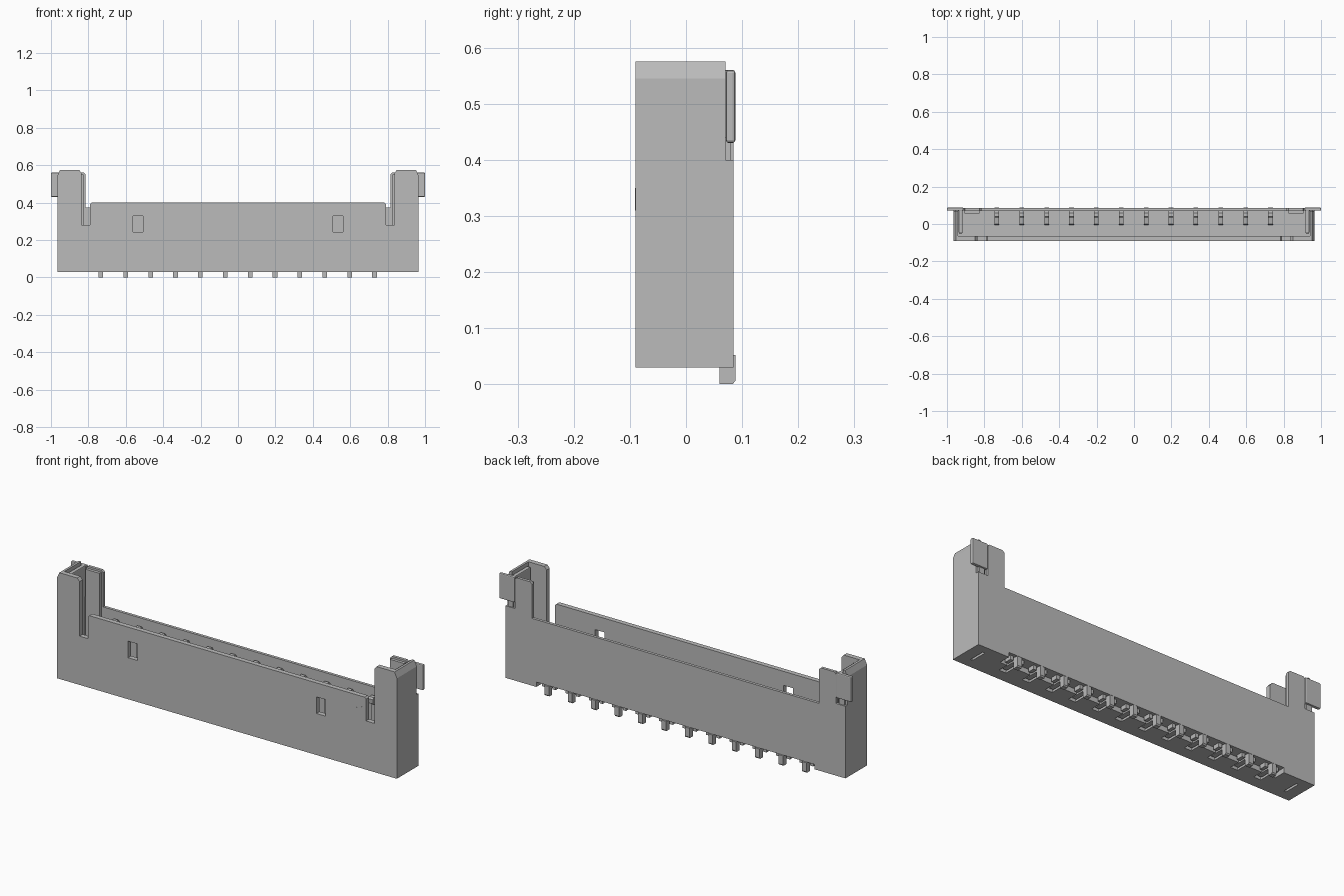
import bpy, bmesh
from mathutils import Vector

if "Cube" in bpy.data.objects:
    bpy.data.objects.remove(bpy.data.objects["Cube"], do_unlink=True)

GREY = (0.5, 0.5, 0.5, 1)
mat = bpy.data.materials.new("plain grey")
mat.use_nodes = True
mat.diffuse_color = GREY
mat.node_tree.nodes["Principled BSDF"].inputs["Base Color"].default_value = GREY


def add_prism(bm, pts, axis, a, b):
    """Extrude a 2D outline from a to b along x (yz outline) or y (xz outline)."""
    def place(p, t):
        return Vector((t, p[0], p[1])) if axis == "x" else Vector((p[0], t, p[1]))
    face = bm.faces.new([bm.verts.new(place(p, a)) for p in pts])
    ext = bmesh.ops.extrude_face_region(bm, geom=[face])
    move = place((0, 0), b - a)
    bmesh.ops.translate(bm, vec=move, verts=[g for g in ext["geom"] if isinstance(g, bmesh.types.BMVert)])


def add_box(bm, x0, x1, y0, y1, z0, z1):
    add_prism(bm, [(x0, z0), (x1, z0), (x1, z1), (x0, z1)], "y", y0, y1)


def finish(bm, name, bevel=0):
    bmesh.ops.recalc_face_normals(bm, faces=bm.faces[:])
    me = bpy.data.meshes.new(name)
    bm.to_mesh(me)
    bm.free()
    me.materials.append(mat)
    ob = bpy.data.objects.new(name, me)
    bpy.context.collection.objects.link(ob)
    if bevel:
        mod = ob.modifiers.new("soft edges", "BEVEL")
        mod.width = bevel
        mod.segments = 2
    return ob


def prism(name, pts, axis, a, b, bevel=0):
    bm = bmesh.new()
    add_prism(bm, pts, axis, a, b)
    return finish(bm, name, bevel)


def boxes(name, dims, bevel=0):
    bm = bmesh.new()
    for d in dims:
        add_box(bm, *d)
    return finish(bm, name, bevel)


def cut(ob, name, dims):
    cutter = boxes(name, dims)
    cutter.hide_render = True
    cutter.hide_viewport = False
    mod = ob.modifiers.new("cut", "BOOLEAN")
    mod.operation = "DIFFERENCE"
    mod.solver = "EXACT"
    mod.object = cutter
    bpy.context.view_layer.objects.active = ob
    bpy.ops.object.modifier_apply(modifier=mod.name)
    bpy.data.objects.remove(cutter, do_unlink=True)


def mirrored(half):
    return half + [(-x, z) for x, z in reversed(half)]


# front wall with towers, narrow slots and two windows
front = prism("front_wall", mirrored([
    (0.965, 0.03), (0.965, 0.545), (0.952, 0.575), (0.85, 0.575), (0.837, 0.56),
    (0.837, 0.28), (0.79, 0.28), (0.79, 0.392), (0.782, 0.4)]), "y", -0.09, -0.065)
cut(front, "window_cutter", [(s * 0.535 - 0.026, s * 0.535 + 0.026, -0.2, 0, 0.243, 0.328) for s in (-1, 1)])

# back wall with posts and a raised bottom edge above the tails
prism("back_wall", mirrored([
    (0.79, 0.055), (0.79, 0.03), (0.965, 0.03), (0.965, 0.4), (0.91, 0.4),
    (0.91, 0.552), (0.903, 0.56), (0.825, 0.56), (0.815, 0.55), (0.815, 0.375)]), "y", 0.07, 0.085)

# floor with tail recess, contact grooves and clip slits
pins = [-0.733 + 0.133 * i for i in range(12)]
floor = boxes("floor", [(-0.94, 0.94, -0.065, 0.07, 0.03, 0.09)])
cut(floor, "recess_cutter", [(-0.79, 0.79, 0.025, 0.2, 0, 0.055)])
cut(floor, "groove_cutter", [(x - 0.02, x + 0.02, -0.03, 0.03, 0, 0.05) for x in pins])
cut(floor, "slit_cutter", [(s * 0.9 - 0.006, s * 0.9 + 0.006, -0.04, 0.045, 0, 0.06) for s in (-1, 1)])

for s, side in ((1, "left"), (-1, "right")):
    # end wall with a slanted top edge
    prism(side + "_end_wall", [(s * x, z) for x, z in (
        (0.94, 0.03), (0.965, 0.03), (0.965, 0.545), (0.952, 0.575), (0.94, 0.575))], "y", -0.065, 0.07)
    # thickening behind the post
    lo, hi = sorted((s * 0.825, s * 0.905))
    boxes(side + "_post_rib", [(lo, hi, 0.055, 0.07, 0.09, 0.55)])
    # metal clip lining the tower and its outer tab
    lo, hi = sorted((s * 0.917, s * 0.937))
    boxes(side + "_clip", [(lo, hi, -0.05, 0.075, 0.09, 0.56)], 0.004)
    lo, hi = sorted((s * 0.912, s * 1.0))
    boxes(side + "_clip_tab", [(lo, hi, 0.071, 0.088, 0.43, 0.56)], 0.005)
    lo, hi = sorted((s * 0.925, s * 0.955))
    boxes(side + "_tab_stem", [(lo, hi, 0.07, 0.08, 0.4, 0.44)])

# contacts with bent tips and solder tails
contact = [(0.06, 0), (0.083, 0), (0.088, 0.006), (0.088, 0.052), (0.069, 0.055), (0.069, 0.325),
           (0.06, 0.337), (0.04, 0.337), (0.034, 0.328), (0.036, 0.305), (0.052, 0.295),
           (0.052, 0.13), (0, 0.12), (-0.015, 0.05), (-0.015, 0.034), (0.06, 0.034)]
bm = bmesh.new()
for x in pins:
    add_prism(bm, contact, "x", x - 0.0125, x + 0.0125)
finish(bm, "contacts")

# small guide blocks beside each tail
boxes("tail_guides", [(x + s * 0.03 - 0.009, x + s * 0.03 + 0.009, 0.035, 0.07, 0.034, 0.056)
                      for x in pins for s in (-1, 1)])

# first-contact marker on the front wall
prism("marker_triangle", [(0.72, 0.33), (0.775, 0.31), (0.775, 0.35)], "y", -0.091, -0.088)
